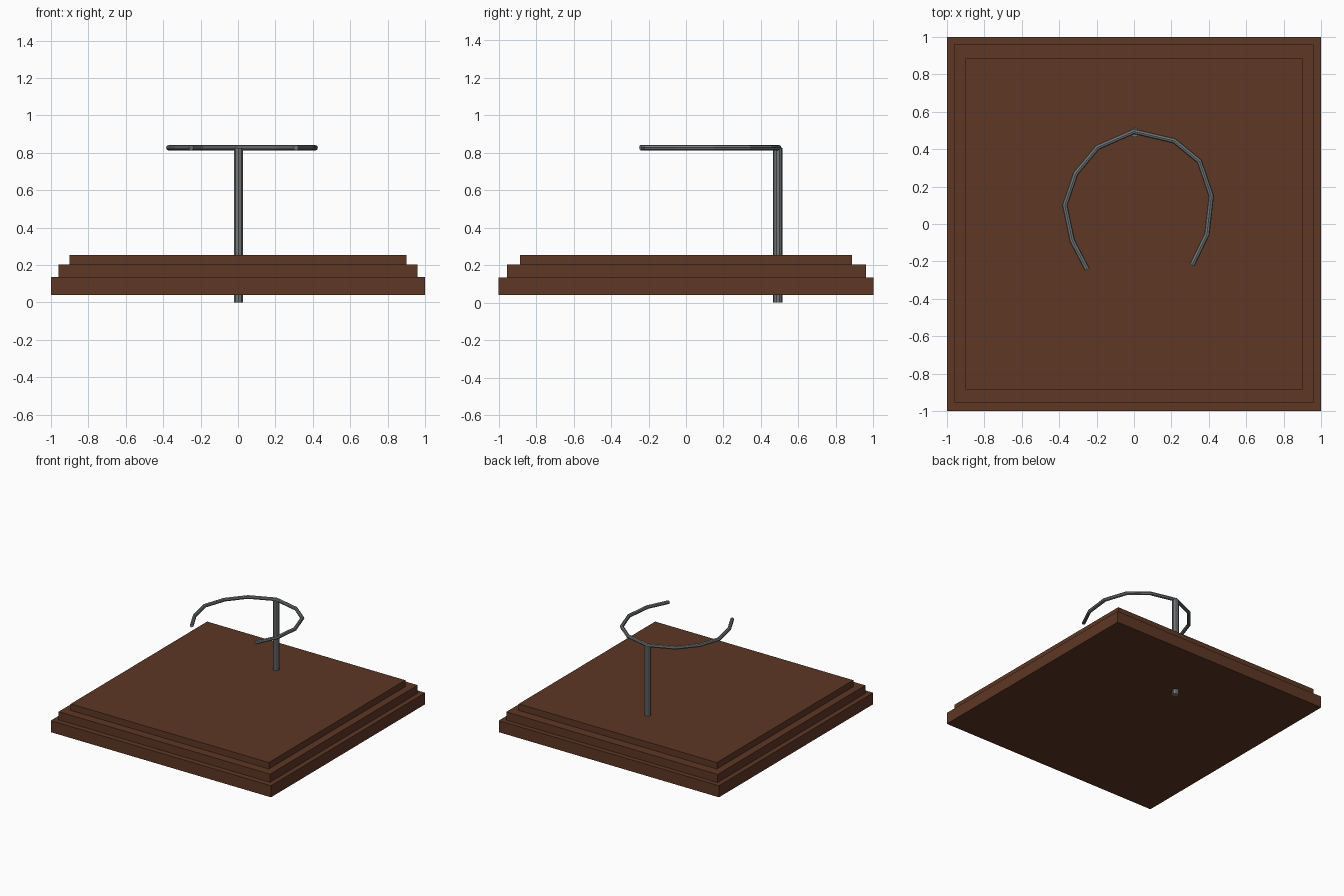
import bpy

if "Cube" in bpy.data.objects:
    bpy.data.objects.remove(bpy.data.objects["Cube"])


def material(name, rgb):
    m = bpy.data.materials.new(name)
    m.diffuse_color = (*rgb, 1.0)
    m.use_nodes = True
    m.node_tree.nodes["Principled BSDF"].inputs["Base Color"].default_value = m.diffuse_color
    return m


wood = material("dark_brown_wood", (0.112, 0.038, 0.018))
metal = material("grey_metal", (0.175, 0.185, 0.19))


def tier(name, x_half, y_min, y_max, z_min, z_max):
    bpy.ops.mesh.primitive_cube_add(
        size=1, location=(0, (y_min + y_max) / 2, (z_min + z_max) / 2))
    ob = bpy.context.object
    ob.name = name
    ob.scale = (2 * x_half, y_max - y_min, z_max - z_min)
    bpy.ops.object.transform_apply(location=False, rotation=False, scale=True)
    ob.data.materials.append(wood)


# Stepped wooden base
tier("base_bottom_tier", 1.0, -1.0, 1.0, 0.04, 0.135)
tier("base_middle_tier", 0.96, -0.955, 0.96, 0.135, 0.202)
tier("base_top_tier", 0.90, -0.885, 0.885, 0.202, 0.255)

# Upright post, running through the base and out underneath
bpy.ops.mesh.primitive_cylinder_add(
    vertices=10, radius=0.026, depth=0.825, location=(0.003, 0.49, 0.4125))
post = bpy.context.object
post.name = "post"
post.data.materials.append(metal)
bpy.ops.object.shade_smooth_by_angle()

# Open hand-bent ring on top of the post
path = [(-0.25, -0.243), (-0.33, -0.09), (-0.37, 0.10), (-0.312, 0.27),
        (-0.195, 0.41), (0.0, 0.495), (0.215, 0.445), (0.35, 0.335),
        (0.413, 0.15), (0.39, -0.055), (0.31, -0.22)]
curve = bpy.data.curves.new("open_ring", 'CURVE')
curve.dimensions = '3D'
curve.bevel_depth = 0.0145
curve.bevel_resolution = 2
curve.use_fill_caps = True
spline = curve.splines.new('POLY')
spline.points.add(len(path) - 1)
for p, (x, y) in zip(spline.points, path):
    p.co = (x, y, 0.827, 1)
spline.use_smooth = False
curve.materials.append(metal)
ring = bpy.data.objects.new("open_ring", curve)
bpy.context.collection.objects.link(ring)
bpy.ops.object.select_all(action='DESELECT')
ring.select_set(True)
bpy.context.view_layer.objects.active = ring
bpy.ops.object.convert(target='MESH')
